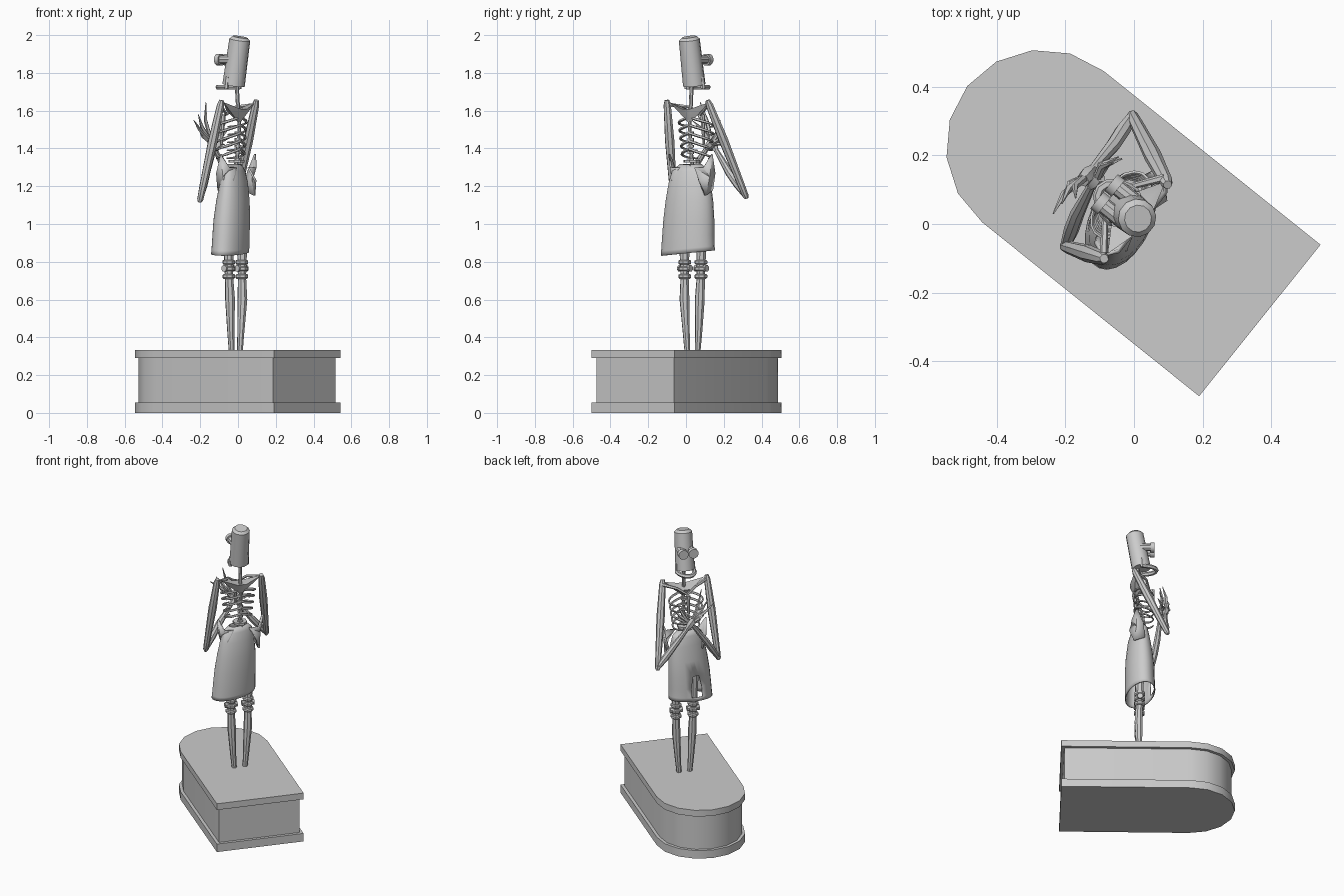
import bpy, bmesh, math
from mathutils import Vector

default = bpy.data.objects.get("Cube")
if default:
    bpy.data.objects.remove(default, do_unlink=True)

grey = bpy.data.materials.new("stone_grey")
grey.use_nodes = True
colour = (0.6, 0.6, 0.6, 1)
grey.diffuse_color = colour
grey.node_tree.nodes["Principled BSDF"].inputs["Base Color"].default_value = colour

FORWARD = Vector((-0.78, 0.625, 0)).normalized()
LEFT = Vector((-FORWARD.y, FORWARD.x, 0))
ORIGIN = Vector((0, 0.025, 0))
UP = Vector((0, 0, 1))
SIDES = (("left", 1), ("right", -1))
parts = []


def place(side, forward, height):
    """Figure coordinates (its left, its forward, up) to world."""
    return ORIGIN + LEFT * side + FORWARD * forward + UP * height


def finish(name, bm, thickness=0):
    bmesh.ops.recalc_face_normals(bm, faces=bm.faces[:])
    mesh = bpy.data.meshes.new(name)
    bm.to_mesh(mesh)
    bm.free()
    mesh.materials.append(grey)
    obj = bpy.data.objects.new(name, mesh)
    bpy.context.collection.objects.link(obj)
    if thickness:
        solid = obj.modifiers.new("thickness", "SOLIDIFY")
        solid.thickness = thickness
        solid.offset = 0
    parts.append(obj)
    return obj


def loft(bm, rings, caps=True):
    """Join rings of points, return the grid of faces."""
    rows = [[bm.verts.new(p) for p in ring] for ring in rings]
    count = len(rows[0])
    grid = []
    for low, high in zip(rows, rows[1:]):
        grid.append([bm.faces.new((low[i], low[(i + 1) % count], high[(i + 1) % count], high[i]))
                     for i in range(count)])
    if caps:
        bm.faces.new(rows[0][::-1])
        bm.faces.new(rows[-1])
    return grid


def tube(name, points, radii, sides=8):
    """Tapered tube through points; one radius or one per point."""
    points = [Vector(p) for p in points]
    if not isinstance(radii, (list, tuple)):
        radii = [radii] * len(points)
    rings, normal = [], None
    for i, (point, radius) in enumerate(zip(points, radii)):
        tangent = (points[min(i + 1, len(points) - 1)] - points[max(i - 1, 0)]).normalized()
        if normal is None:
            normal = FORWARD if abs(tangent.z) > 0.7 else UP
        normal = (normal - tangent * normal.dot(tangent)).normalized()
        other = tangent.cross(normal)
        turns = [math.tau * (k + 0.5) / sides for k in range(sides)]
        rings.append([point + (normal * math.cos(t) + other * math.sin(t)) * radius for t in turns])
    bm = bmesh.new()
    loft(bm, rings)
    return finish(name, bm)


# Plinth: square at the figure's back, round at its front
def plinth_outline(inset, height):
    radius = 0.2825 - inset
    centre = Vector((-0.265, 0.225, height))
    back = centre - FORWARD * (0.809 - inset)
    ring = [back + LEFT * radius, back - LEFT * radius]
    for k in range(9):
        t = math.pi * k / 8
        ring.append(centre - LEFT * radius * math.cos(t) + FORWARD * radius * math.sin(t))
    return ring


for name, inset, low, high in (("plinth_base", 0, 0, 0.055),
                               ("plinth_body", 0.02, 0.055, 0.29),
                               ("plinth_top", 0, 0.29, 0.333)):
    bm = bmesh.new()
    loft(bm, [plinth_outline(inset, low), plinth_outline(inset, high)])
    finish(name, bm)

# Legs with banded knees
for label, s in SIDES:
    tube(label + "_shin",
         [place(s * a, b, z) for a, b, z in ((0.035, 0.015, 0.33), (0.042, 0.015, 0.42),
                                            (0.052, 0.012, 0.6), (0.055, 0.017, 0.73))],
         (0.016, 0.019, 0.027, 0.022))
    tube(label + "_thigh", [place(s * 0.055, 0.017, 0.73), place(s * 0.06, 0.02, 1.1)], (0.023, 0.035))
    for band, z in (("lower", 0.71), ("middle", 0.75), ("upper", 0.785)):
        tube(label + "_knee_" + band, [place(s * 0.055, 0.018, z + h) for h in (0, 0.006, 0.02, 0.025)],
             (0.029, 0.035, 0.035, 0.029))
    tube(label + "_knee_pivot", [place(s * 0.055 + d, 0.02, 0.765) for d in (-0.04, 0.04)], 0.018)

# Skirt: flared oval shell with a leaf-shaped slit in front
skirt_left = Vector((-0.4, -0.92, 0))
skirt_front = Vector((-0.92, 0.4, 0))
rings = []
for z, x, y, wide, deep in ((0.845, -0.042, 0.01, 0.148, 0.085), (0.87, -0.04, 0.01, 0.146, 0.085),
                            (0.94, -0.037, 0.012, 0.142, 0.084), (1.02, -0.033, 0.015, 0.139, 0.083),
                            (1.12, -0.027, 0.018, 0.13, 0.075), (1.22, -0.022, 0.02, 0.115, 0.06),
                            (1.28, -0.022, 0.023, 0.1, 0.045), (1.315, -0.02, 0.025, 0.06, 0.03)):
    ring = []
    for k in range(24):
        t = math.tau * k / 24
        p = Vector((x, y, z)) + skirt_left * wide * math.cos(t) + skirt_front * deep * math.sin(t)
        if z < 0.9:
            p.z += p.y * 0.1
        ring.append(p)
    rings.append(ring)
bm = bmesh.new()
grid = loft(bm, rings, caps=False)
slit = [grid[row][col] for row, col in ((1, 5), (1, 6), (2, 5), (2, 6))]
slit_tip = grid[2][5].verts[2]
for face in (grid[2][5], grid[2][6]):
    for vert in face.verts:
        if vert.co.z > 1 and vert is not slit_tip:
            vert.co += (slit_tip.co - vert.co) * 0.4
bmesh.ops.delete(bm, geom=slit, context="FACES")
finish("skirt", bm, 0.006)

# Hip wings flaring beside the waist
for label, s in SIDES:
    bm = bmesh.new()
    outline = ((0.145, 0, 1.37), (0.13, 0.04, 1.27), (0.105, 0.05, 1.18),
               (0.115, -0.02, 1.15), (0.09, -0.045, 1.23), (0.05, -0.03, 1.3), (0.11, -0.03, 1.3))
    ring = [bm.verts.new(place(s * a, b, z)) for a, b, z in outline]
    middle = bm.verts.new(place(s * 0.125, 0, 1.25))
    for a, b in zip(ring, ring[1:] + ring[:1]):
        bm.faces.new((a, b, middle))
    finish(label + "_hip_wing", bm, 0.012)

# Spine, neck and vertebrae
tube("spine", [place(0, b, z) for b, z in ((0.02, 1.26), (0.0, 1.4), (-0.01, 1.52), (0, 1.62), (0.01, 1.76))],
     (0.013, 0.01, 0.01, 0.011, 0.011))
for k in range(7):
    z = 1.3 + k * 0.035
    tube("vertebra_%d" % (k + 1), [place(0, 0, z), place(0, 0, z + 0.014)], 0.018, 6)
tube("waist_plate", [place(0, 0.01, 1.325), place(0, 0.01, 1.34)], 0.045, 8)

# Ribs sloping down to the breastbone
for k in range(5):
    for label, s in SIDES:
        path = []
        for step in range(9):
            t = 2.7 * step / 8
            wide = 0.11 - 0.006 * k
            path.append(place(s * wide * math.sin(t), 0.05 - 0.062 * math.cos(t),
                              1.565 - 0.042 * k - 0.05 * math.sin(t * 0.55)))
        tube("%s_rib_%d" % (label, k + 1), path, [0.008] * 4 + [0.006] * 4 + [0.004], 5)
tube("breastbone", [place(0, 0.1, 1.58), place(0, 0.11, 1.42)], (0.014, 0.006), 6)

# Shoulder plate: an inverted pyramid between the shoulders
bm = bmesh.new()
rim = [bm.verts.new(place(a, b, z)) for a, b, z in
       ((0.135, -0.01, 1.645), (0.03, -0.04, 1.61), (-0.03, -0.04, 1.61),
        (-0.135, -0.01, 1.645), (-0.03, 0.055, 1.6), (0.03, 0.055, 1.6))]
low = bm.verts.new(place(0, -0.01, 1.53))
high = bm.verts.new(place(0, 0, 1.6))
for a, b in zip(rim, rim[1:] + rim[:1]):
    bm.faces.new((a, b, low))
    bm.faces.new((b, a, high))
finish("shoulder_plate", bm)
for label, s in SIDES:
    tube(label + "_collarbone", [place(s * 0.14, 0, 1.63), place(s * 0.06, 0.06, 1.62), place(0, 0.08, 1.58)],
         (0.012, 0.009, 0.008), 6)

# Arms folded so the forearms cross over the chest
arms = {
    "left": (((-0.09, -0.1, 1.64), (-0.2, -0.065, 1.13)), ((-0.165, 0.03, 1.28), (-0.125, 0.11, 1.4)),
             ((-0.06, 0.18, 1.55), (-0.045, 0.195, 1.51), (-0.035, 0.19, 1.46), (-0.07, 0.19, 1.42))),
    "right": (((0.095, 0.12, 1.64), (-0.005, 0.315, 1.15)), ((-0.06, 0.23, 1.27), (-0.12, 0.16, 1.39)),
              ((-0.235, 0.03, 1.55), (-0.21, 0.06, 1.58), (-0.17, 0.075, 1.645), (-0.2, 0.09, 1.48))),
}
for label, ((shoulder, elbow), (middle, wrist), tips) in arms.items():
    shoulder, elbow, middle, wrist = (Vector(p) for p in (shoulder, elbow, middle, wrist))
    along = [shoulder.lerp(elbow, t) for t in (-0.03, 0.02, 0.4, 0.9, 1, 1.03)]
    tube(label + "_upper_arm", along, (0.013, 0.02, 0.026, 0.019, 0.017, 0.01))
    tube(label + "_forearm", [elbow, elbow.lerp(middle, 0.5), middle, wrist], (0.015, 0.022, 0.021, 0.013))
    palm = wrist.lerp(sum((Vector(t) for t in tips), Vector()) / len(tips), 0.35)
    tube(label + "_palm", [wrist, wrist.lerp(palm, 0.5), palm], (0.014, 0.024, 0.02), 6)
    for k, tip in enumerate(tips):
        tip = Vector(tip)
        bend = palm.lerp(tip, 0.5) + FORWARD * 0.015
        tube("%s_finger_%d" % (label, k + 1), [wrist.lerp(palm, 0.6), bend, tip], (0.011, 0.01, 0.002), 5)

# Head: a tall drum leaning back, with twin eye barrels and a jaw hoop
tube("head", [place(0, b, z) for b, z in ((0.03, 1.735), (-0.012, 1.975), (-0.015, 1.99))],
     (0.06, 0.056, 0.04), 12)
for label, s in SIDES:
    tube(label + "_eye_barrel", [place(s * 0.033, b, 1.87) for b in (0.02, 0.085)], 0.024, 10)
    tube(label + "_eye_rim", [place(s * 0.033, b, 1.87) for b in (0.085, 0.112)], 0.032, 12)
    tube(label + "_jaw_hinge", [place(s * 0.052, 0.03, 1.78), place(s * 0.055, 0.035, 1.715)], 0.012, 6)
tube("jaw", [place(0.055 * math.cos(t), 0.035 + 0.09 * math.sin(t), 1.725)
             for t in (math.pi * k / 8 for k in range(9))], 0.014, 6)

# Soft shading with sharp edges kept
bpy.ops.object.select_all(action="DESELECT")
for obj in parts:
    obj.select_set(True)
bpy.context.view_layer.objects.active = parts[0]
bpy.ops.object.shade_smooth_by_angle(angle=math.radians(32))
